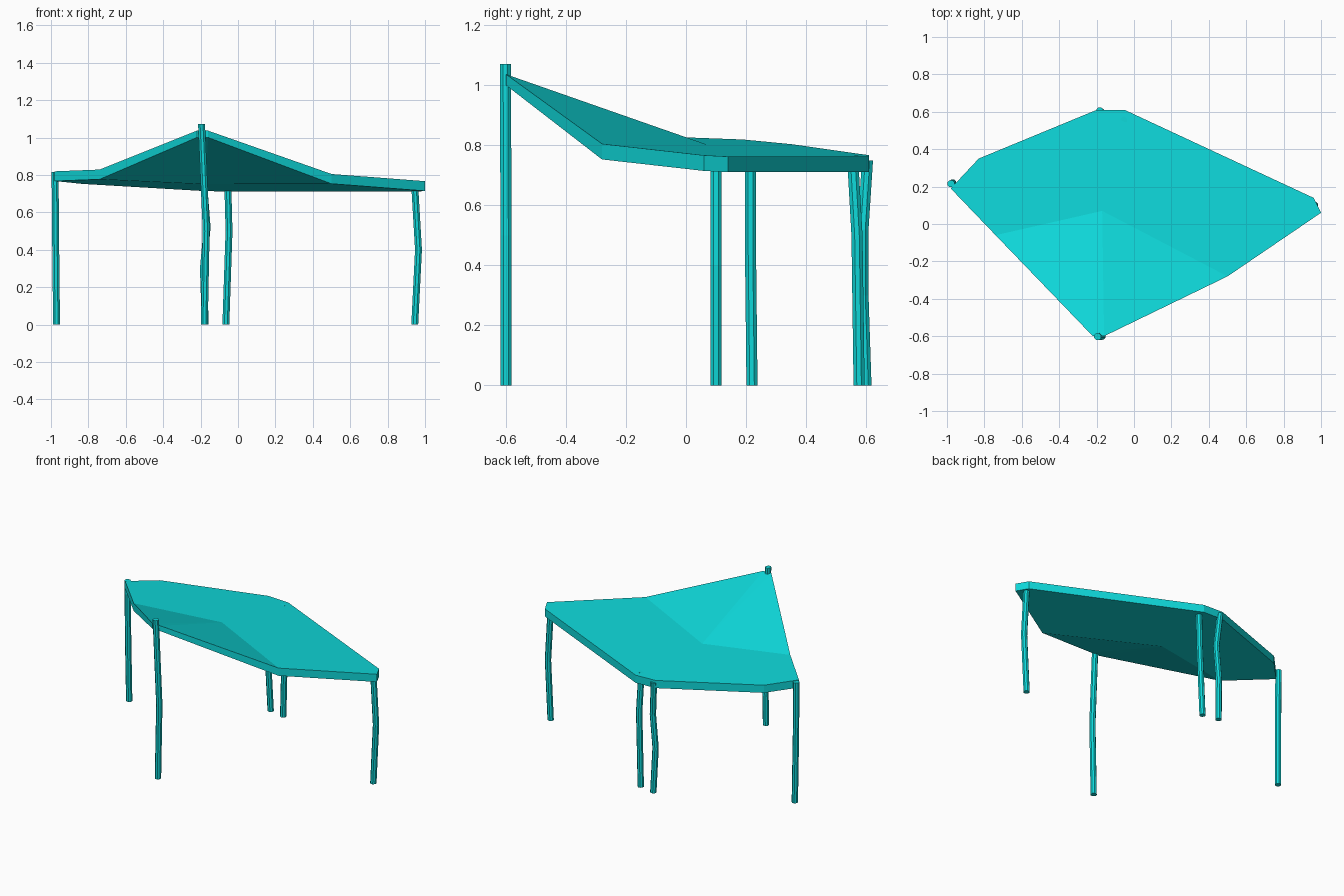
import bpy, bmesh, math

cube = bpy.data.objects.get("Cube")
if cube:
    bpy.data.objects.remove(cube, do_unlink=True)

turquoise = bpy.data.materials.new("turquoise")
turquoise.use_nodes = True
color = (0.0045, 0.69, 0.70, 1)
turquoise.diffuse_color = color
turquoise.node_tree.nodes["Principled BSDF"].inputs["Base Color"].default_value = color


def finish(name, bm):
    bmesh.ops.recalc_face_normals(bm, faces=bm.faces)
    mesh = bpy.data.meshes.new(name)
    bm.to_mesh(mesh)
    bm.free()
    mesh.materials.append(turquoise)
    obj = bpy.data.objects.new(name, mesh)
    bpy.context.collection.objects.link(obj)
    return obj


def pole(name, path, radius=0.02, sides=8):
    """Slightly crooked faceted pole through the path points."""
    bm = bmesh.new()
    rings = []
    for x, y, z in path:
        angles = [math.tau * (i + 0.5) / sides for i in range(sides)]
        rings.append([bm.verts.new((x + radius * math.cos(a), y + radius * math.sin(a), z))
                      for a in angles])
    for low, high in zip(rings, rings[1:]):
        for i in range(sides):
            j = (i + 1) % sides
            bm.faces.new((low[i], low[j], high[j], high[i]))
    bm.faces.new(rings[0])
    bm.faces.new(rings[-1])
    finish(name, bm)


# Canopy: thin slab, flat tilted field with the front corner folded up
def field(x, y):
    return 0.802 - 0.031 * x - 0.067 * y


outline = [(-0.22, -0.60), (-0.16, -0.60), (0.50, -0.28), (1.0, 0.06), (0.96, 0.14),
           (-0.05, 0.61), (-0.20, 0.61), (-0.83, 0.35), (-0.98, 0.19), (-0.74, -0.06)]
hub = (-0.17, 0.07)
thickness = 0.052

bm = bmesh.new()


def layer(drop):
    rim = [bm.verts.new((x, y, (1.037 + drop * 0.3 if y < -0.5 else field(x, y)) - drop))
           for x, y in outline]
    centre = bm.verts.new((*hub, field(*hub) - drop))
    for i in range(len(rim)):
        bm.faces.new((centre, rim[i], rim[(i + 1) % len(rim)]))
    return rim


top, bottom = layer(0), layer(thickness)
for i in range(len(top)):
    j = (i + 1) % len(top)
    bm.faces.new((top[i], top[j], bottom[j], bottom[i]))
finish("canopy", bm)

# Supporting poles
pole("front_pole", [(-0.18, -0.6, 0), (-0.17, -0.6, 0.5), (-0.195, -0.602, 1.072)])
pole("left_corner_pole", [(-0.97, 0.22, 0), (-0.975, 0.215, 0.45), (-0.978, 0.215, 0.815)])
pole("right_corner_pole", [(0.945, 0.1, 0), (0.965, 0.1, 0.4), (0.945, 0.1, 0.74)])
pole("back_outer_pole", [(-0.175, 0.6, 0), (-0.185, 0.59, 0.3), (-0.165, 0.59, 0.52),
                         (-0.183, 0.605, 0.75)])
pole("back_inner_pole", [(-0.065, 0.577, 0), (-0.048, 0.57, 0.5), (-0.055, 0.555, 0.767)])
